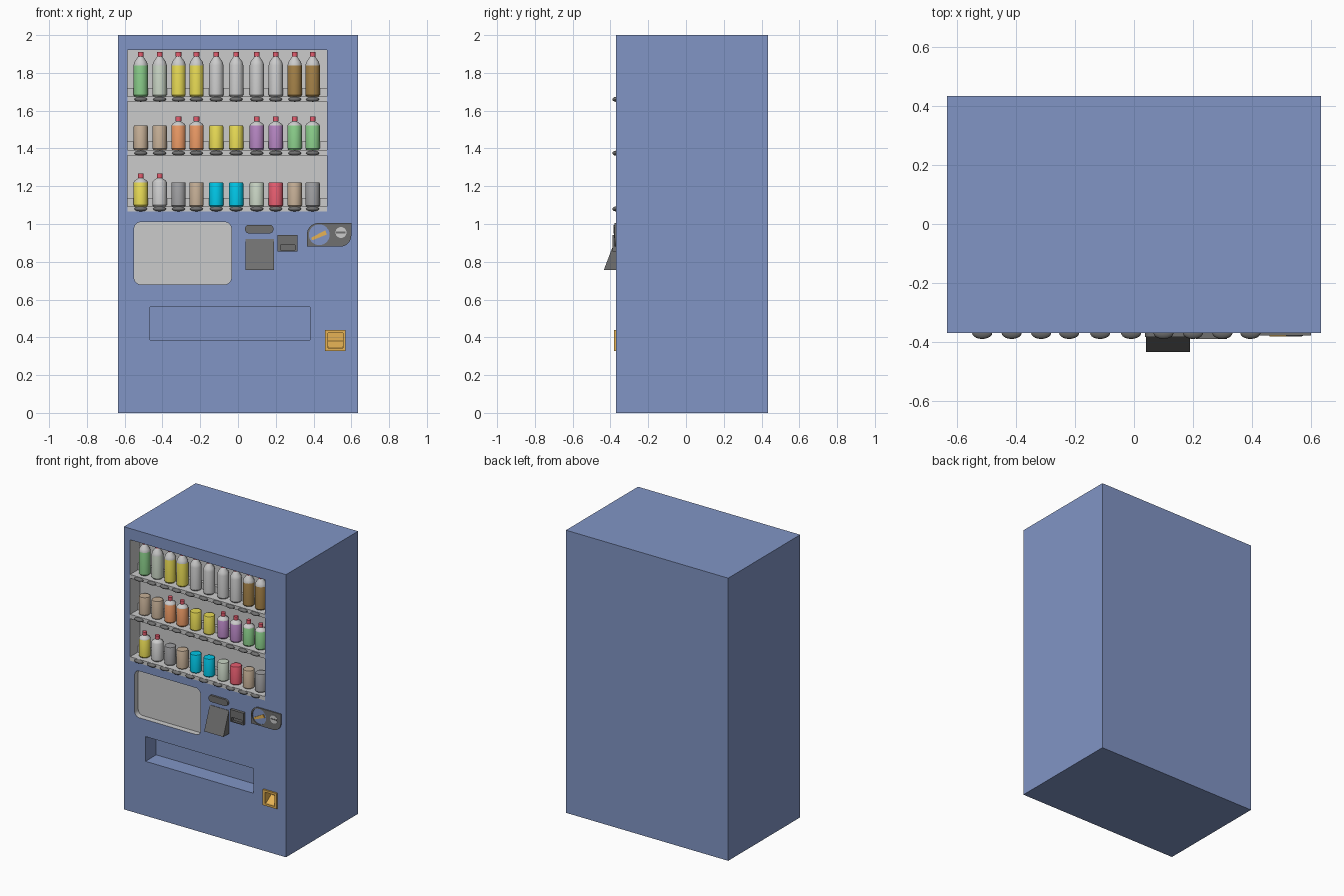
import bpy, bmesh, math
from mathutils import Vector

if "Cube" in bpy.data.objects:
    bpy.data.objects.remove(bpy.data.objects["Cube"])

COLORS = {
    "blue": (.22, .30, .56), "green": (.25, .60, .25), "pale": (.58, .66, .55),
    "yellow": (.80, .70, .09), "brown": (.37, .22, .065), "tan": (.55, .42, .30),
    "orange": (.80, .31, .125), "purple": (.45, .23, .52), "cyan": (0, .56, .79),
    "red": (.79, .11, .16), "dark": (.16, .16, .16), "grey": (.34, .34, .35),
    "light": (.8, .8, .8), "gold": (.79, .45, .09)}
mats = {}
FRONT = -0.37


def mat(name):
    if name not in mats:
        mats[name] = bpy.data.materials.new(name)
        mats[name].diffuse_color = (*COLORS[name], 1)
    return mats[name]


def finish(bm, name, colors, smooth=False):
    bmesh.ops.recalc_face_normals(bm, faces=bm.faces)
    me = bpy.data.meshes.new(name)
    bm.to_mesh(me)
    bm.free()
    ob = bpy.data.objects.new(name, me)
    bpy.context.collection.objects.link(ob)
    for c in colors:
        me.materials.append(mat(c))
    if smooth:
        bpy.ops.object.select_all(action='DESELECT')
        bpy.context.view_layer.objects.active = ob
        ob.select_set(True)
        bpy.ops.object.shade_smooth_by_angle(angle=math.radians(35))
    return ob


def prism(name, pts, a, b, color="light", axis='Y'):
    """Extrude an outline: (x, z) along y, or (y, z) along x."""
    bm = bmesh.new()
    at = (lambda p, t: (p[0], t, p[1])) if axis == 'Y' else (lambda p, t: (t, p[0], p[1]))
    lo = [bm.verts.new(at(p, a)) for p in pts]
    hi = [bm.verts.new(at(p, b)) for p in pts]
    bm.faces.new(lo)
    bm.faces.new(hi)
    for i in range(len(pts)):
        j = (i + 1) % len(pts)
        bm.faces.new((lo[i], lo[j], hi[j], hi[i]))
    return finish(bm, name, [color])


def rect(x0, x1, z0, z1, r=(0, 0, 0, 0), n=8):
    """Rectangle with corner radii: bottom left, bottom right, top right, top left."""
    pts = []
    corners = ((x0, z0, 1, 1), (x1, z0, -1, 1), (x1, z1, -1, -1), (x0, z1, 1, -1))
    for k, (x, z, sx, sz) in enumerate(corners):
        if r[k] == 0:
            pts.append((x, z))
            continue
        for i in range(n + 1):
            t = math.pi + math.pi / 2 * (k + i / n)
            pts.append((x + sx * r[k] + r[k] * math.cos(t), z + sz * r[k] + r[k] * math.sin(t)))
    return pts


def circle(x, z, r, n=32):
    return [(x + r * math.cos(2 * math.pi * i / n), z + r * math.sin(2 * math.pi * i / n)) for i in range(n)]


def cut(ob, cutter):
    m = ob.modifiers.new("cut", 'BOOLEAN')
    m.operation, m.object, m.solver = 'DIFFERENCE', cutter, 'EXACT'
    bpy.context.view_layer.objects.active = ob
    bpy.ops.object.modifier_apply(modifier=m.name)
    bpy.data.objects.remove(cutter)


def lathe(name, profile, colors, loc, n=24):
    """profile rows: radius, height, colour slot of the band above."""
    bm = bmesh.new()
    rings = [[bm.verts.new((loc[0] + r * math.cos(2 * math.pi * i / n),
                            loc[1] + r * math.sin(2 * math.pi * i / n), loc[2] + z))
              for i in range(n)] for r, z, _ in profile]
    for k in range(len(rings) - 1):
        for i in range(n):
            j = (i + 1) % n
            f = bm.faces.new((rings[k][i], rings[k][j], rings[k + 1][j], rings[k + 1][i]))
            f.material_index = profile[k][2]
    bm.faces.new(rings[0]).material_index = profile[0][2]
    bm.faces.new(rings[-1]).material_index = profile[-1][2]
    return finish(bm, name, colors, True)


# Cabinet with its recesses: outline, depth, colour of the inside
body = prism("cabinet", rect(-.635, .635, 0, 2), FRONT, .435, "blue")
recesses = [
    (rect(-.585, .47, 1.065, 1.92), .11, "light"),
    (rect(-.55, -.035, .68, 1.01, (.035,) * 4), .04, "light"),
    (rect(-.465, .38, .385, .56), .12, "blue"),
    (rect(.477, .555, .343, .423), .06, "gold")]
for outline, depth, _ in recesses:
    cut(body, prism("cutter", outline, FRONT - .1, FRONT + depth, "blue"))
me = body.data
me.materials.clear()
for c in ("blue", "light", "gold"):
    me.materials.append(mat(c))
for p in me.polygons:
    p.material_index = 0
    c = p.center
    if FRONT + .002 < c.y < FRONT + .13:
        for outline, _, col in recesses:
            xs, zs = zip(*outline)
            if min(xs) - .001 < c.x < max(xs) + .001 and min(zs) - .001 < c.z < max(zs) + .001:
                p.material_index = ("blue", "light", "gold").index(col)

# Shelves with back strips, drinks and selection buttons
XS = (-.515, -.415, -.315, -.22, -.115, -.01, .10, .20, .30, .395)
CAN = ((.033, 0, 0), (.038, .006, 0), (.038, .122, 0), (.035, .128, 0))


def bottle(body_h, neck_h, cap_h):
    return ((.032, 0, 0), (.038, .008, 0), (.038, body_h, 1), (.033, body_h + .4 * (neck_h - body_h), 1),
            (.013, neck_h, 1), (.013, neck_h + .001, 2), (.015, neck_h + .001, 2), (.015, cap_h, 2))


KINDS = {"L": bottle(.165, .212, .235), "S": bottle(.128, .150, .175), "C": CAN}
ROWS = [  # shelf underside, shelf top, button height, drinks
    (1.648, 1.675, 1.66, "L green,L pale,L yellow,L yellow,L light,L light,L light,L light,L brown,L brown"),
    (1.362, 1.393, 1.375, "C tan,C tan,S orange,S orange,C yellow,C yellow,S purple,S purple,S green,S green"),
    (1.065, 1.093, 1.08, "S yellow,S light,C grey,C tan,C cyan,C cyan,C pale,C red,C tan,C grey")]
for row, (z0, z1, zb, drinks) in enumerate(ROWS, 1):
    prism(f"shelf_{row}", rect(-.585, .47, z0, z1), FRONT, FRONT + .11)
    prism(f"shelf_strip_{row}", rect(-.585, .47, z1, z1 + .045), FRONT + .085, FRONT + .11)
    for i, (x, d) in enumerate(zip(XS, drinks.split(",")), 1):
        kind, col = d.split()
        lathe(f"{'can' if kind == 'C' else 'bottle'}_{row}_{i}", KINDS[kind],
              [col, "light", "red"], (x, FRONT + .062, z1))
        bm = bmesh.new()
        bmesh.ops.create_uvsphere(bm, u_segments=20, v_segments=10, radius=1)
        bmesh.ops.scale(bm, vec=(.034, .02, .013), verts=bm.verts)
        bmesh.ops.translate(bm, vec=(x, FRONT, zb), verts=bm.verts)
        finish(bm, f"button_{row}_{i}", ["dark"], True)

# Note slot and its sloping hood
prism("slot_bar", rect(.037, .188, .95, .996, (.022,) * 4), FRONT - .014, FRONT + .01, "dark")
prism("note_hood", [(FRONT + .005, .92), (FRONT - .003, .92), (-.435, .757), (FRONT + .005, .757)],
      .04, .19, "dark", 'X')

# Small display box with a notch
box = prism("readout_box", rect(.21, .315, .855, .941), FRONT - .02, FRONT + .01, "dark")
cut(box, prism("cutter", rect(.224, .303, .862, .888), FRONT - .1, FRONT - .003, "dark"))

# Lever plate with round opening, lever and lock
plate = prism("lever_plate", rect(.365, .6, .88, 1.005, (0, .06, 0, .06)), FRONT - .008, FRONT + .01, "dark")
cut(plate, prism("cutter", circle(.43, .943, .055), FRONT - .1, FRONT + .1, "dark"))
prism("lever_disc", circle(.43, .943, .056), FRONT - .001, FRONT + .008, "blue")
ang = math.radians(25)
u, v = Vector((math.cos(ang), math.sin(ang))), Vector((-math.sin(ang), math.cos(ang)))
mid = Vector((.428, .938))
prism("return_lever", [tuple(mid + u * a + v * b) for a, b in
      ((-.042, -.007), (.042, -.012), (.042, .012), (-.042, .007))], FRONT - .008, FRONT + .005, "gold")
prism("lock", circle(.545, .955, .029), FRONT - .01, FRONT + .005, "light")
prism("lock_keyway", rect(.52, .57, .951, .959), FRONT - .012, FRONT, "dark")

# Coin return cup: frame and sloping floor
frame = prism("coin_return_frame", rect(.46, .57, .328, .438), FRONT - .012, FRONT + .002, "gold")
cut(frame, prism("cutter", rect(.477, .555, .343, .423), FRONT - .1, FRONT + .1, "gold"))
prism("coin_return_floor", [(FRONT + .005, .343), (FRONT + .06, .343), (FRONT + .06, .38)],
      .477, .555, "gold", 'X')

for m in bpy.data.materials:
    if m.users and not m.is_grease_pencil:
        m.use_nodes = True
        m.node_tree.nodes["Principled BSDF"].inputs["Base Color"].default_value = m.diffuse_color
